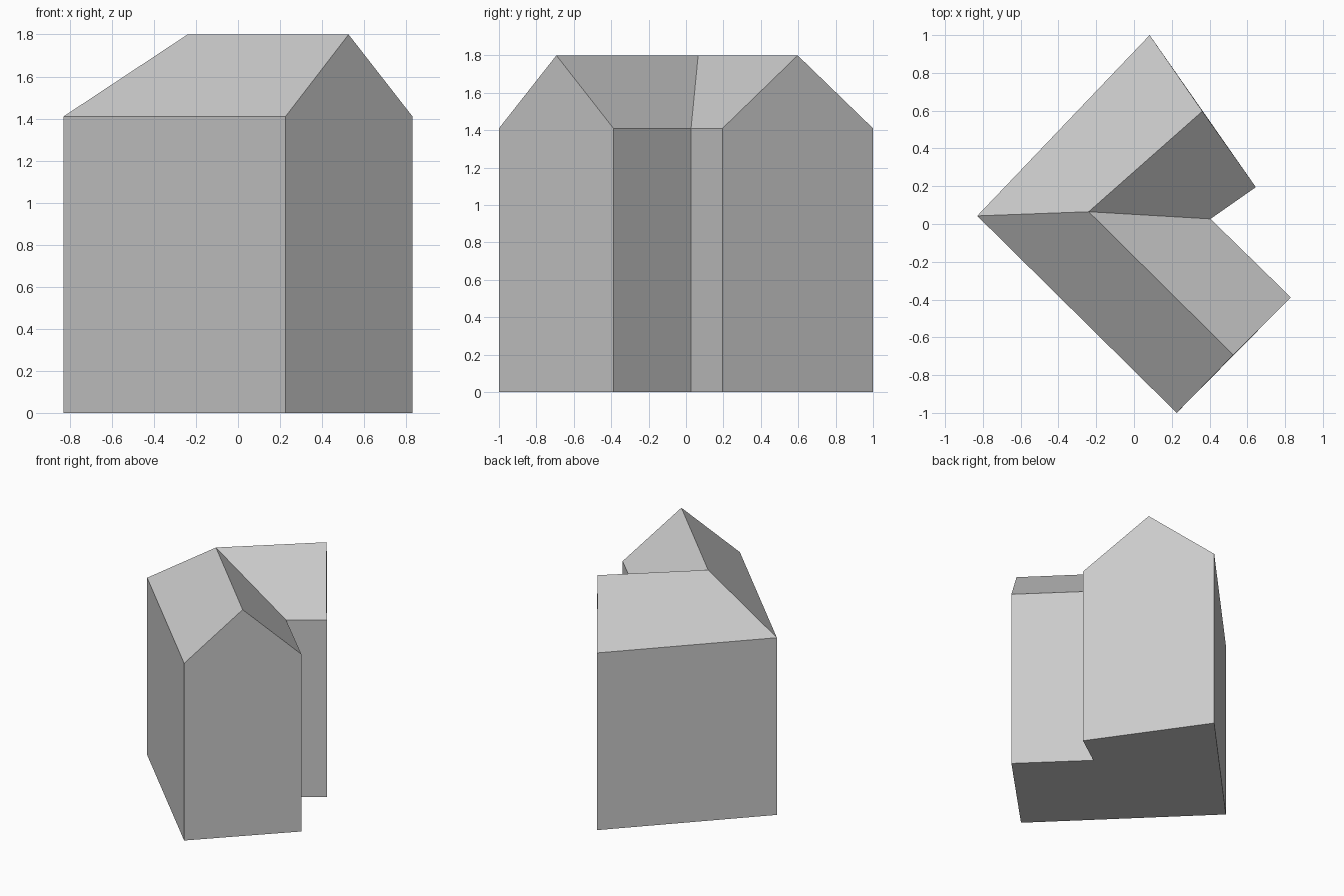
import bpy
import bmesh

cube = bpy.data.objects.get("Cube")
if cube:
    bpy.data.objects.remove(cube, do_unlink=True)

EAVE, RIDGE = 1.41, 1.80

# L-shaped footprint, counter-clockwise from the outer corner
outer, south_a, south_b, inner, north_a, north_b = footprint = [
    (-0.83, 0.043), (0.226, -1.0), (0.83, -0.388),
    (0.405, 0.027), (0.645, 0.195), (0.083, 1.0)]

# Ridge line: the bend and the two gable peaks
bend = (-0.24, 0.065)
south_peak = (0.526, -0.693)
north_peak = (0.362, 0.597)

grey = bpy.data.materials.new("plain grey")
grey.use_nodes = True
colour = (0.6, 0.6, 0.6, 1)
grey.diffuse_color = colour
grey.node_tree.nodes["Principled BSDF"].inputs["Base Color"].default_value = colour


def at(point, z):
    return (point[0], point[1], z)


def build(name, polygons):
    """Make a flat-shaded object from polygons, welding shared corners."""
    bm = bmesh.new()
    for polygon in polygons:
        bm.faces.new([bm.verts.new(co) for co in polygon])
    bmesh.ops.remove_doubles(bm, verts=bm.verts[:], dist=0.0001)
    mesh = bpy.data.meshes.new(name)
    bm.to_mesh(mesh)
    bm.free()
    mesh.materials.append(grey)
    obj = bpy.data.objects.new(name, mesh)
    bpy.context.collection.objects.link(obj)
    return obj


# Walls, with pentagonal gables at both wing ends, and the floor
gables = {south_a: south_peak, north_a: north_peak}
walls = [[at(p, 0) for p in reversed(footprint)]]
for a, b in zip(footprint, footprint[1:] + footprint[:1]):
    wall = [at(a, 0), at(b, 0), at(b, EAVE)]
    if a in gables:
        wall.append(at(gables[a], RIDGE))
    walls.append(wall + [at(a, EAVE)])
build("walls", walls)

# Four roof slopes meeting at the hip, the valley and the ridges
slopes = [(outer, south_a, south_peak, bend),
          (south_b, inner, bend, south_peak),
          (inner, north_a, north_peak, bend),
          (north_b, outer, bend, north_peak)]
build("roof", [[at(a, EAVE), at(b, EAVE), at(c, RIDGE), at(d, RIDGE)]
               for a, b, c, d in slopes])
